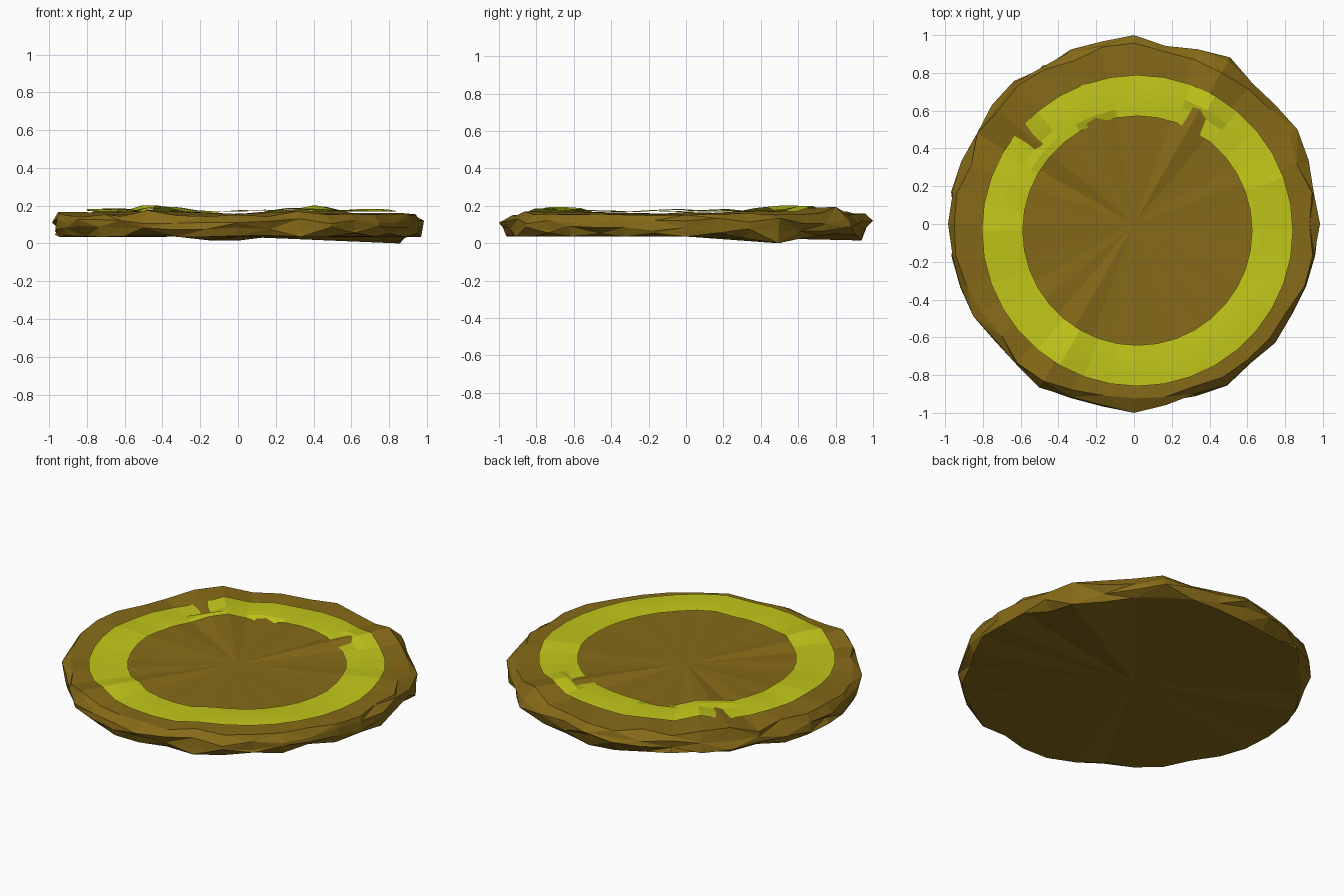
import bpy, math, random

if "Cube" in bpy.data.objects:
    bpy.data.objects.remove(bpy.data.objects["Cube"])
random.seed(11)
N = 36


def material(name, rgb):
    m = bpy.data.materials.new(name)
    m.diffuse_color = (*rgb, 1)
    m.use_nodes = True
    m.node_tree.nodes["Principled BSDF"].inputs["Base Color"].default_value = m.diffuse_color
    return m


def add_mesh(name, verts, faces, mat):
    me = bpy.data.meshes.new(name)
    me.from_pydata(verts, [], faces)
    me.materials.append(mat)
    ob = bpy.data.objects.new(name, me)
    bpy.context.collection.objects.link(ob)
    return ob


def polar(r, i, z, n=N):
    a = 2 * math.pi * i / n
    return (r * math.cos(a), r * math.sin(a), z)


# Rough disc: bottom edge, two belly loops and top edge, keyed by 10 degree steps
bulge = {3: 1.02, 6: 1.02, 13: 1.0, 24: 1.025, 30: 1.015}
top_lift = {6: 0.04, 7: -0.004, 5: 0.006, 11: 0.014, 12: -0.003, 13: 0.03, 14: 0.03,
            18: 0.012, 24: 0.02, 28: -0.012, 29: 0.015}
low_drop = {3: 0.035, 2: 0.01, 4: 0.012, 9: 0.02, 10: 0.018}
jit = random.uniform
lift = [top_lift.get(i, jit(-0.012, 0.008)) for i in range(N)]
loops = [[], [], [], []]
for i in range(N):
    r = bulge.get(i, 0.985)
    drop = low_drop.get(i, min(0, jit(-0.022, 0.012)))
    loops[0].append(polar(0.94 + jit(-0.02, 0.03), i, 0.035 - drop))
    loops[1].append(polar(r + jit(-0.04, 0), i, 0.078 + jit(-0.015, 0.015)))
    loops[2].append(polar(r + jit(-0.03, 0), i, 0.115 + jit(-0.015, 0.02)))
    loops[3].append(polar(0.94 + jit(-0.025, 0.025), i, 0.155 + lift[i]))
loops[0][3] = polar(0.99, 3, 0.0)
loops[2][9], loops[2][27] = polar(1.0, 9, 0.12), polar(1.0, 27, 0.11)
loops[2][0], loops[2][18] = polar(0.985, 0, 0.12), polar(0.985, 18, 0.11)
verts = [v for loop in loops for v in loop] + [(0, 0, 0.036), (0, 0, 0.156)]
faces = []
for k in range(3):
    for i in range(N):
        j = (i + 1) % N
        a, b, c, d = k * N + i, k * N + j, (k + 1) * N + j, (k + 1) * N + i
        faces += [(a, b, c), (a, c, d)] if (i + k) % 2 else [(a, b, d), (b, c, d)]
for i in range(N):
    j = (i + 1) % N
    faces += [(4 * N, j, i), (4 * N + 1, 3 * N + i, 3 * N + j)]
add_mesh("rough_disc", verts, faces, material("brown", (0.24, 0.145, 0.009)))

# Thin wavy painted band draped just above the disc, sinking in at a few spots
R = 6
verts, faces = [], []
rise = {30: 0.012, 29: 0.006, 24: 0.004, 11: -0.004, 6: -0.006, 14: -0.008}
sunk = {(14, k) for k in range(2, R)} | {(6, 0), (6, 1), (6, 2), (11, 0)}
for k in range(R):
    t = k / (R - 1)
    for i in range(N):
        r = 0.607 + 0.217 * t
        x, y, z = polar(r, i, 0.156 + lift[i] * r / 0.93)
        gap = 0.014 + 0.005 * math.sin(i * 1.05) + 0.004 * math.sin(math.pi * t)
        h = max(0.168, z + gap + rise.get(i, 0))
        verts.append((x + 0.018, y - 0.035, h - (0.025 if (i, k) in sunk else 0)))
for k in range(R - 1):
    for i in range(N):
        j = (i + 1) % N
        faces.append((k * N + i, (k + 1) * N + i, (k + 1) * N + j, k * N + j))
add_mesh("painted_band", verts, faces, material("lime", (0.54, 0.57, 0.01)))
